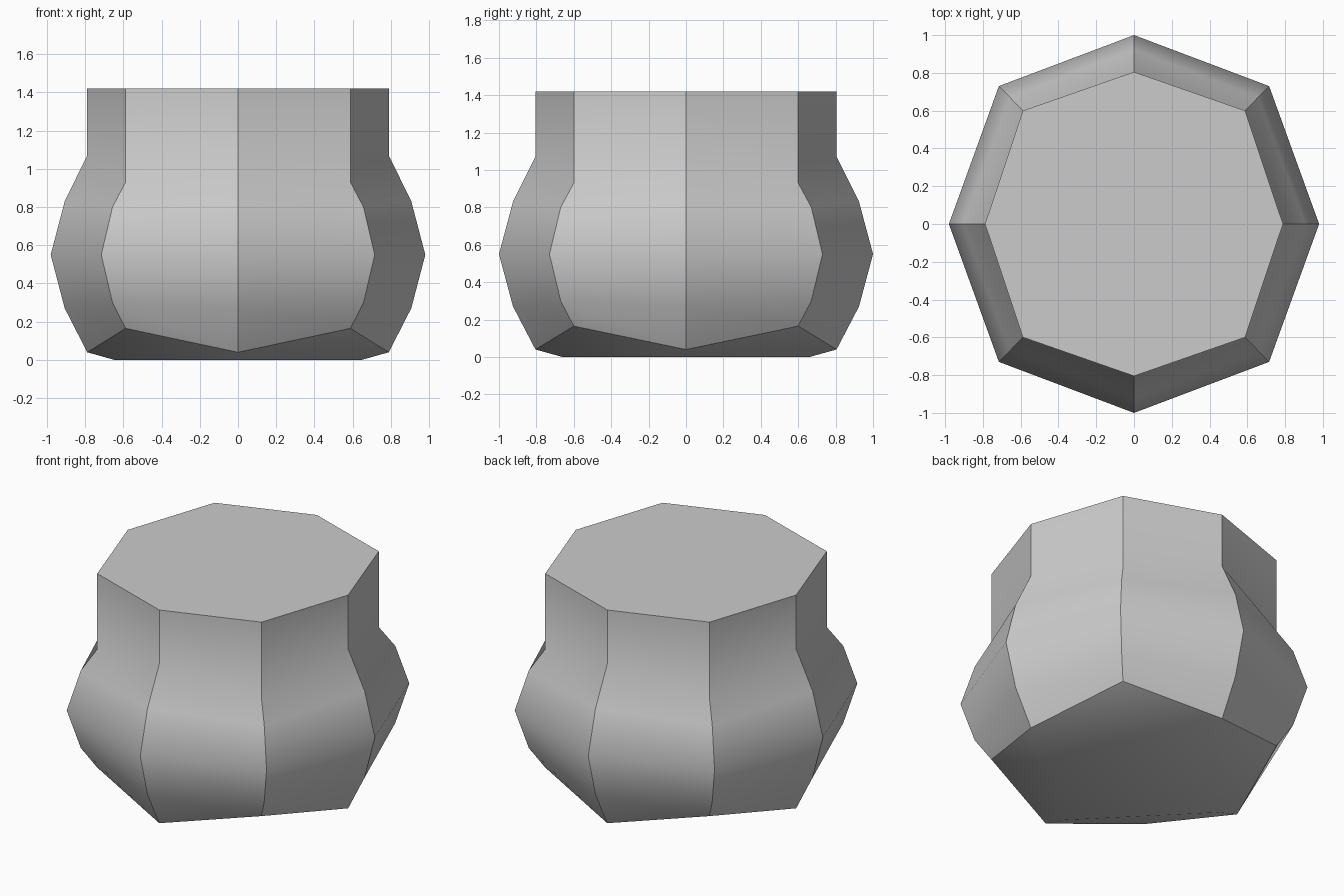
import bpy
import bmesh
from math import radians

cube = bpy.data.objects.get("Cube")
if cube:
    bpy.data.objects.remove(cube, do_unlink=True)

grey = bpy.data.materials.new("plain grey")
grey.use_nodes = True
colour = (0.6, 0.6, 0.6, 1)
grey.diffuse_color = colour
grey.node_tree.nodes["Principled BSDF"].inputs["Base Color"].default_value = colour

# Corner profiles (offset, height) from rim to underside
X_SCALE = 0.98
AXIS = [(0.805, 1.42), (0.805, 1.07), (0.925, 0.83), (1.0, 0.55), (0.925, 0.27), (0.805, 0.04)]
DIAGONAL = [(0.6, 1.42), (0.6, 0.93), (0.67, 0.8), (0.73, 0.55), (0.67, 0.3), (0.6, 0.165)]
DIRECTIONS = [(1, 0), (1, 1), (0, 1), (-1, 1), (-1, 0), (-1, -1), (0, -1), (1, -1)]

bm = bmesh.new()


def column(direction, profile):
    dx, dy = direction
    return [bm.verts.new((dx * r * X_SCALE, dy * r, z)) for r, z in profile]


columns = [column(d, DIAGONAL if i % 2 else AXIS) for i, d in enumerate(DIRECTIONS)]
base = [column(d, [(0.66, 0)])[0] for d in DIRECTIONS[::2]]

# Neck and bulging side panels
for i, left in enumerate(columns):
    right = columns[(i + 1) % 8]
    for k in range(len(AXIS) - 1):
        bm.faces.new((left[k], left[k + 1], right[k + 1], right[k]))

# Flat lid, sloping underside panels and diamond base
bm.faces.new([c[0] for c in columns])
for i in range(4):
    a, b, c = (columns[(2 * i + n) % 8][-1] for n in range(3))
    bm.faces.new((a, base[i], base[(i + 1) % 4], c, b))
bm.faces.new(base[::-1])
bmesh.ops.recalc_face_normals(bm, faces=bm.faces)

mesh = bpy.data.meshes.new("faceted_pot")
bm.to_mesh(mesh)
bm.free()
mesh.materials.append(grey)
pot = bpy.data.objects.new("faceted_pot", mesh)
bpy.context.collection.objects.link(pot)
bpy.ops.object.select_all(action="DESELECT")
pot.select_set(True)
bpy.context.view_layer.objects.active = pot
bpy.ops.object.shade_smooth_by_angle(angle=radians(37))
